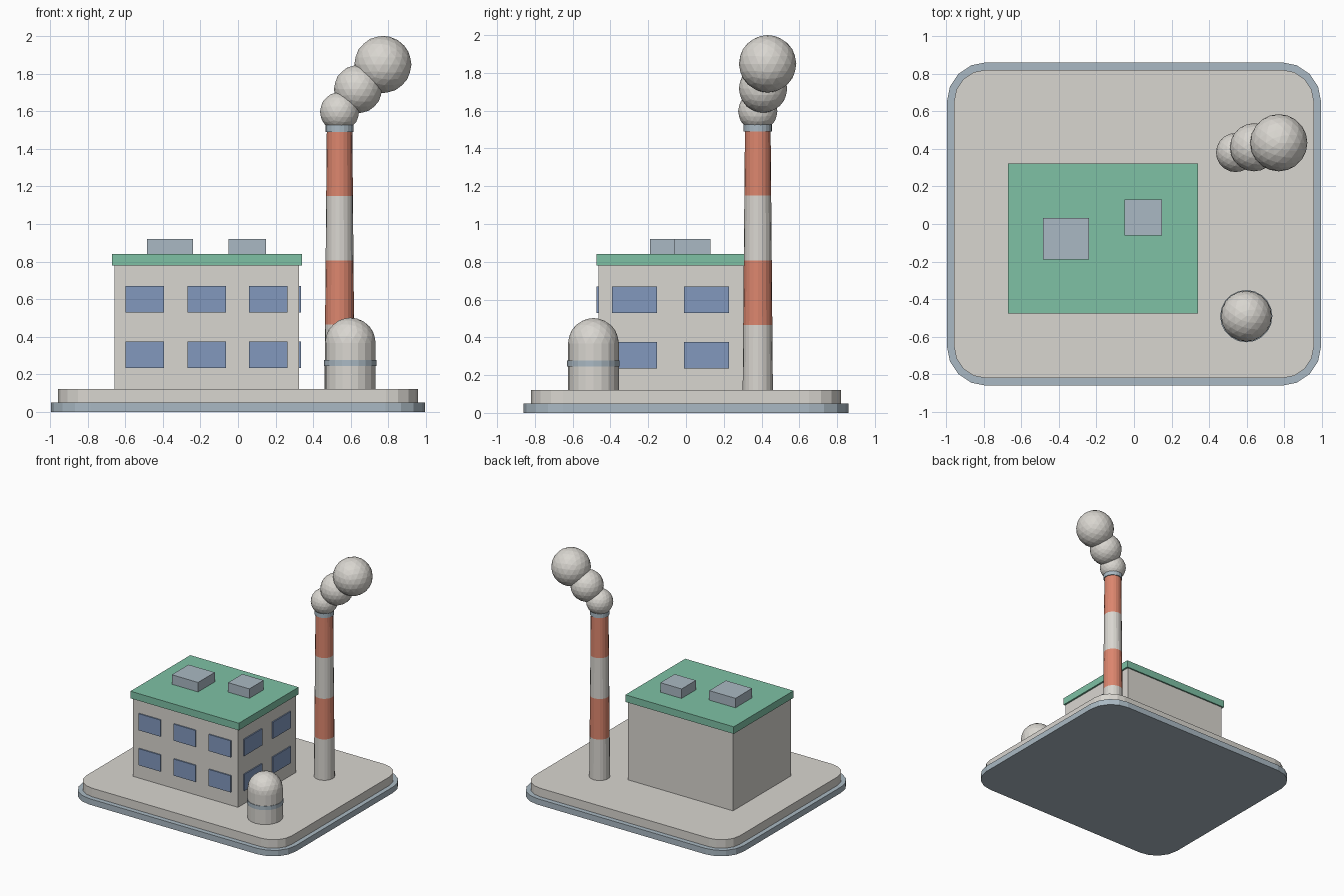
import bpy, bmesh, math

if "Cube" in bpy.data.objects:
    bpy.data.objects.remove(bpy.data.objects["Cube"])


def mat(name, rgb):
    m = bpy.data.materials.new(name)
    lin = [((c / 255 + 0.055) / 1.055) ** 2.4 for c in rgb]
    m.diffuse_color = (*lin, 1)
    m.use_nodes = True
    m.node_tree.nodes["Principled BSDF"].inputs["Base Color"].default_value = m.diffuse_color
    return m


WHITE = mat("warm_white", (217, 214, 208))
STEEL = mat("blue_grey", (170, 185, 195))
GREEN = mat("roof_green", (126, 193, 165))
BLUE = mat("window_blue", (130, 153, 190))
RED = mat("brick_red", (220, 134, 110))


def finish(name, bm, *mats):
    bmesh.ops.recalc_face_normals(bm, faces=bm.faces)
    me = bpy.data.meshes.new(name)
    bm.to_mesh(me)
    bm.free()
    for m in mats:
        me.materials.append(m)
    ob = bpy.data.objects.new(name, me)
    bpy.context.collection.objects.link(ob)
    return ob


def box(name, x, y, z, m):
    """Box from (min, max) ranges."""
    bm = bmesh.new()
    bmesh.ops.create_cube(bm, size=1)
    for v in bm.verts:
        v.co = [r[0] if c < 0 else r[1] for c, r in zip(v.co, (x, y, z))]
    return finish(name, bm, m)


def slab(name, hx, hy, r, z0, z1, m, seg=4):
    """Rounded rectangle, extruded upwards."""
    bm = bmesh.new()
    ring = []
    for k, (sx, sy) in enumerate([(1, 1), (-1, 1), (-1, -1), (1, -1)]):
        for i in range(seg + 1):
            a = (k + i / seg) * math.pi / 2
            ring.append(bm.verts.new((sx * (hx - r) + r * math.cos(a),
                                      sy * (hy - r) + r * math.sin(a), z0)))
    face = bm.faces.new(ring)
    ext = bmesh.ops.extrude_face_region(bm, geom=[face])
    for v in ext["geom"]:
        if isinstance(v, bmesh.types.BMVert):
            v.co.z = z1
    return finish(name, bm, m)


def lathe(name, cx, cy, rings, mats, sides=20):
    """Closed round solid from (radius, z) rings; materials alternate by band."""
    bm = bmesh.new()
    loops = [[bm.verts.new((cx + r * math.cos(2 * math.pi * i / sides),
                            cy + r * math.sin(2 * math.pi * i / sides), z))
              for i in range(sides)] for r, z in rings]
    bm.faces.new(loops[0])
    bm.faces.new(loops[-1])
    for k in range(len(loops) - 1):
        for i in range(sides):
            j = (i + 1) % sides
            f = bm.faces.new((loops[k][i], loops[k][j], loops[k + 1][j], loops[k + 1][i]))
            f.material_index = k % len(mats)
    return finish(name, bm, *mats)


def ball(name, x, y, z, r, m):
    bm = bmesh.new()
    bmesh.ops.create_icosphere(bm, subdivisions=3, radius=r)
    bmesh.ops.translate(bm, verts=bm.verts, vec=(x, y, z))
    return finish(name, bm, m)


# Base slabs
slab("base_lower", 0.995, 0.86, 0.21, 0, 0.05, STEEL)
slab("base_upper", 0.957, 0.82, 0.17, 0.05, 0.122, WHITE)

# Building, roof and rooftop units
X0, X1, Y0, Y1 = -0.656, 0.325, -0.464, 0.31
box("building_walls", (X0, X1), (Y0, Y1), (0.122, 0.782), WHITE)
box("roof", (-0.671, 0.34), (-0.475, 0.322), (0.78, 0.84), GREEN)
box("roof_unit_large", (-0.485, -0.24), (-0.19, 0.033), (0.84, 0.92), STEEL)
box("roof_unit_small", (-0.05, 0.148), (-0.06, 0.13), (0.84, 0.92), STEEL)

# Windows: three columns on the front, two on the right, two floors
T = 0.0098
for floor, zc in enumerate((0.305, 0.6)):
    z = (zc - 0.07, zc + 0.07)
    for i, xc in enumerate((-0.495, -0.167, 0.16)):
        box(f"front_window_{floor}_{i}", (xc - 0.102, xc + 0.102), (Y0 - T, Y0), z, BLUE)
    for i, yc in enumerate((-0.272, 0.109)):
        box(f"side_window_{floor}_{i}", (X1, X1 + T), (yc - 0.119, yc + 0.119), z, BLUE)

# Striped chimney with rim
CX, CY = 0.54, 0.38
heights = (0.122, 0.466, 0.807, 1.15, 1.492)
lathe("chimney", CX, CY, [(0.08 - 0.003 * i, z) for i, z in enumerate(heights)], (WHITE, RED))
lathe("chimney_rim", CX, CY, [(0.075, 1.49), (0.075, 1.526)], (STEEL,))

# Smoke puffs
for i, p in enumerate([(0.54, 0.38, 1.597, 0.104), (0.638, 0.408, 1.717, 0.128),
                       (0.77, 0.432, 1.848, 0.152)]):
    ball(f"smoke_puff_{i}", *p, WHITE)

# Storage tank with domed top and band
TX, TY = 0.597, -0.49
lathe("tank_body", TX, TY, [(0.135, 0.122), (0.135, 0.367)], (WHITE,))
ball("tank_dome", TX, TY, 0.367, 0.135, WHITE)
lathe("tank_band", TX, TY, [(0.139, 0.245), (0.139, 0.278)], (STEEL,))
